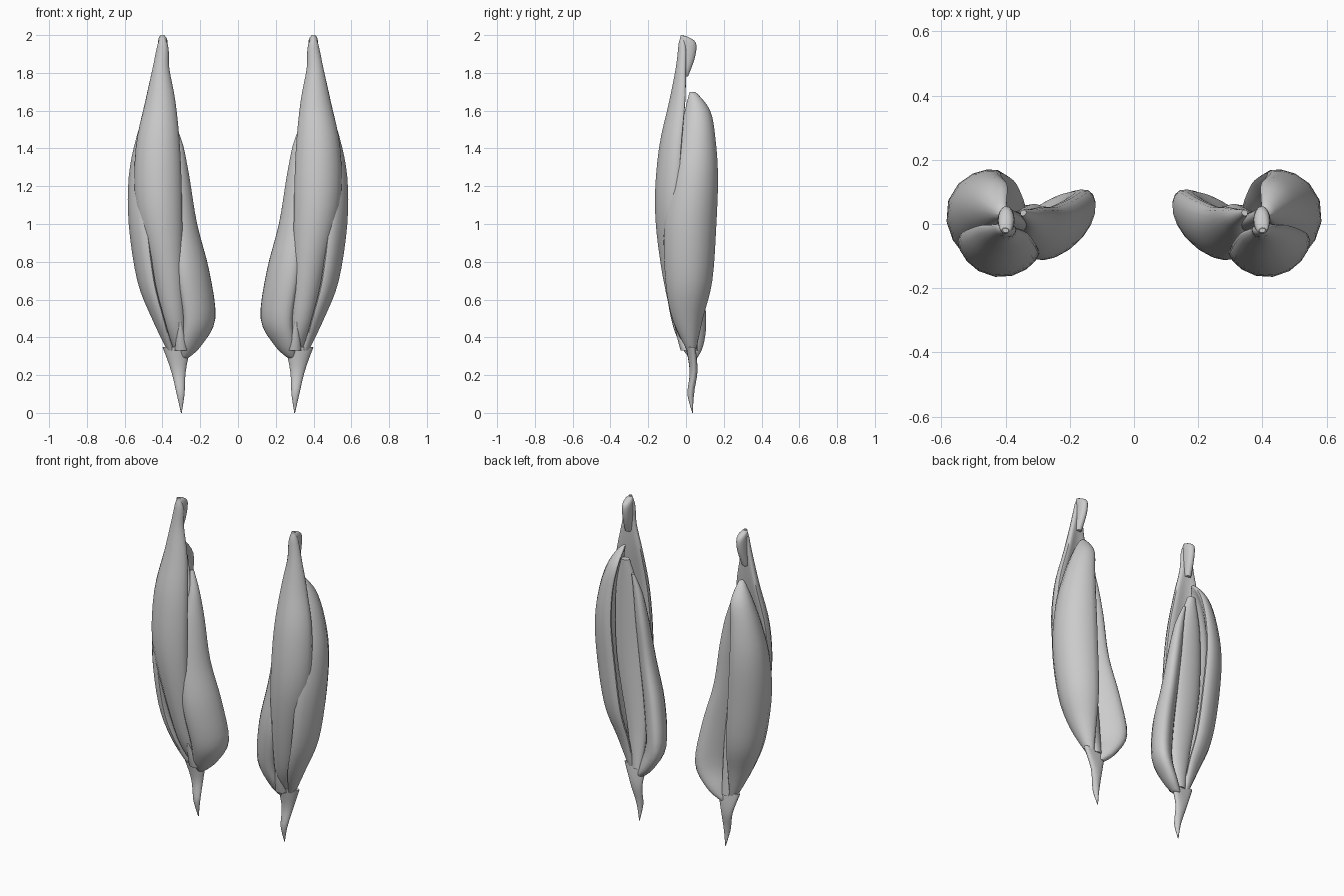
import bpy, bmesh, math
from mathutils import Vector

cube = bpy.data.objects.get("Cube")
if cube:
    bpy.data.objects.remove(cube, do_unlink=True)

grey = bpy.data.materials.new("plain_grey")
grey.use_nodes = True
colour = (0.6, 0.6, 0.6, 1)
grey.diffuse_color = colour
grey.node_tree.nodes["Principled BSDF"].inputs["Base Color"].default_value = colour

SIDES = 20
STEPS = 4


def spline(p0, p1, p2, p3, t):
    """Smooth blend between two neighbouring stations."""
    return [b + 0.5 * t * (c - a + t * (2 * a - 5 * b + 4 * c - d + t * (3 * (b - c) + d - a)))
            for a, b, c, d in zip(p0, p1, p2, p3)]


def smooth_stations(stations):
    last = len(stations) - 1
    result = []
    for i in range(last):
        near = [stations[min(max(i + k, 0), last)] for k in (-1, 0, 1, 2)]
        result += [spline(*near, s / STEPS) for s in range(STEPS)]
    return result + [stations[-1]]


def section(z, x, y, half_width, heading, bow, fullness):
    """Bowed lens through its middle point, with both ends bent to one side."""
    half_width = max(half_width, 0.002)
    thick = min(0.015 + fullness * half_width, 0.9 * half_width)
    forward = Vector((math.cos(heading), math.sin(heading), 0))
    sideways = Vector((-forward.y, forward.x, 0))
    ring = []
    for i in range(SIDES):
        angle = math.tau * i / SIDES
        s = -math.cos(angle)
        slope = (forward + sideways * 2 * bow * s).normalized()
        normal = Vector((-slope.y, slope.x, 0))
        spine = (forward * s + sideways * bow * s * s) * half_width
        ring.append(Vector((x, y, z)) + spine + normal * thick * math.sin(angle))
    return ring


def build_lobe(name, side, stations, heading, bow, fullness):
    bm = bmesh.new()
    rings = []
    for row in smooth_stations(stations):
        points = section(*row, math.radians(heading), bow, fullness)
        rings.append([bm.verts.new((p.x * side, p.y, p.z)) for p in points])
    for low, high in zip(rings, rings[1:]):
        for i in range(SIDES):
            j = (i + 1) % SIDES
            bm.faces.new((low[i], low[j], high[j], high[i]))
    bm.faces.new(rings[0])
    bm.faces.new(rings[-1])
    bmesh.ops.recalc_face_normals(bm, faces=bm.faces)
    mesh = bpy.data.meshes.new(name)
    bm.to_mesh(mesh)
    bm.free()
    mesh.materials.append(grey)
    obj = bpy.data.objects.new(name, mesh)
    bpy.context.collection.objects.link(obj)
    bpy.ops.object.select_all(action="DESELECT")
    obj.select_set(True)
    bpy.context.view_layer.objects.active = obj
    bpy.ops.object.shade_smooth_by_angle(angle=math.radians(50))


def build_pair(name, stations, heading, bow, fullness=.25):
    for side, label in ((1, "left"), (-1, "right")):
        build_lobe(label + "_" + name, side, stations, heading, bow, fullness)


# Stations give height, middle x, middle y and half width
# Long front muscle
build_pair("front_muscle", [
    (.34, .305, .02, .035), (.5, .342, -.045, .055), (.8, .385, -.1, .085),
    (1.1, .425, -.12, .12), (1.4, .43, -.1, .115), (1.65, .415, -.055, .077),
    (1.82, .41, -.03, .042), (1.93, .4, -.02, .028), (2, .4, -.02, .008)],
    heading=8, bow=.5)

# Flattened tendon at the top of the front muscle
build_pair("upper_tendon", [
    (1.78, .408, -.01, .02), (1.88, .4, .005, .042), (1.96, .398, .01, .042),
    (1.995, .4, -.015, .015)],
    heading=90, bow=0)

# Outer muscle, curling round towards the back
build_pair("outer_muscle", [
    (.33, .355, .03, .02), (.5, .42, .02, .08), (.7, .485, .035, .125),
    (1, .526, .045, .14), (1.25, .53, .065, .125), (1.45, .5, .075, .095),
    (1.6, .455, .07, .065), (1.7, .41, .035, .012)],
    heading=108, bow=.65)

# Inner muscle, fullest near the knee
build_pair("inner_muscle", [
    (.29, .285, .04, .02), (.36, .245, .03, .07), (.5, .2, .01, .11),
    (.75, .235, -.02, .115), (1, .28, -.02, .085), (1.25, .305, 0, .06),
    (1.42, .32, .02, .03), (1.54, .345, .035, .01)],
    heading=130, bow=-.15, fullness=.4)

# Deep muscle at the bottom of the rear channel
build_pair("deep_muscle", [
    (.33, .31, .04, .03), (.6, .335, .01, .065), (1, .385, 0, .09),
    (1.4, .4, .01, .075), (1.62, .4, .03, .025)],
    heading=5, bow=0)

# Pointed tendon below the knee
build_pair("lower_tendon", [
    (0, .3, .035, .002), (.1, .304, .025, .02), (.22, .315, .04, .038),
    (.35, .325, .025, .075)],
    heading=0, bow=.2, fullness=.15)

# Small fold over the knee
build_pair("knee_fold", [(.33, .3, -.005, .032), (.49, .308, -.06, .005)],
    heading=0, bow=.5)
